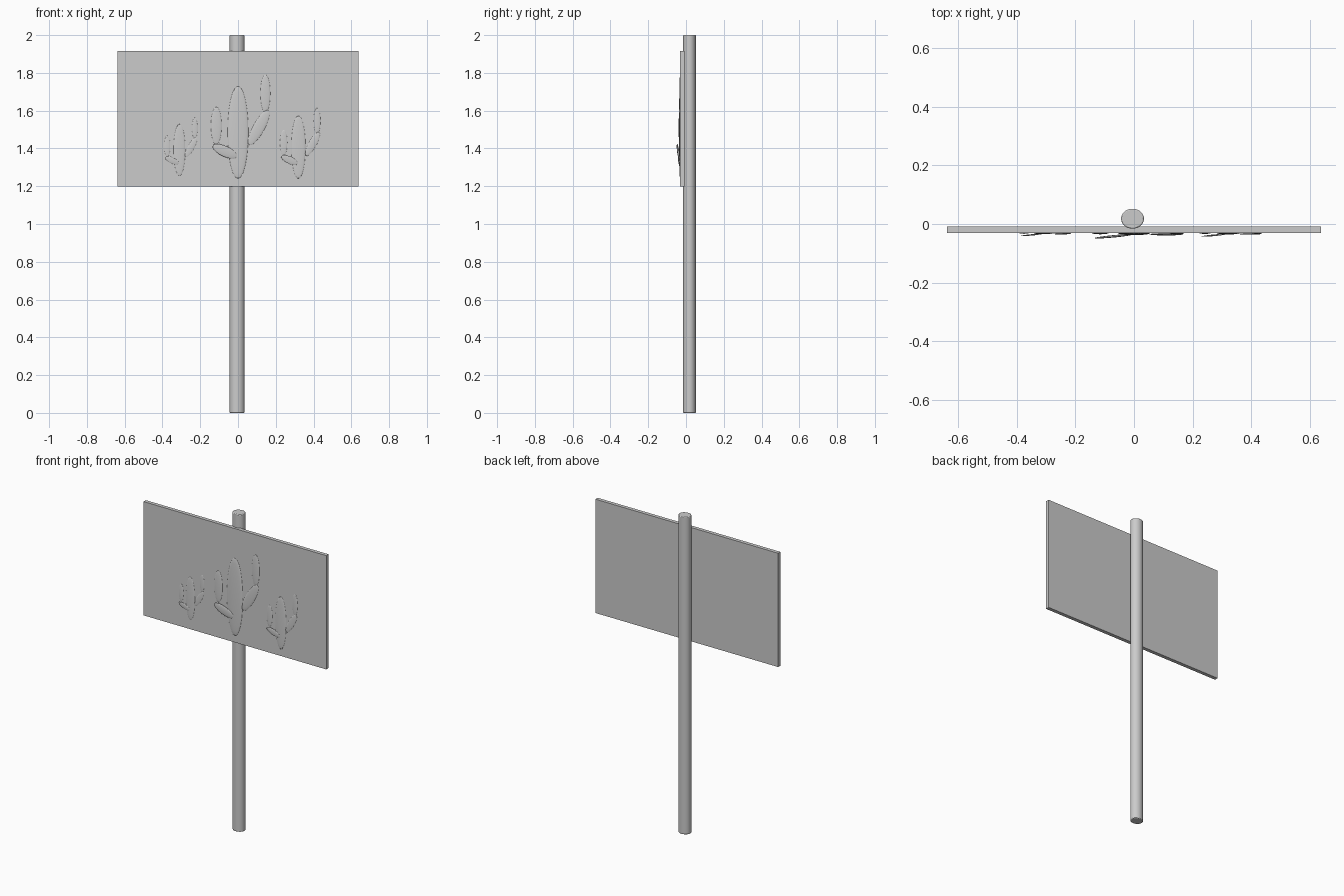
import bpy, math
from mathutils import Matrix, Vector

if "Cube" in bpy.data.objects:
    bpy.data.objects.remove(bpy.data.objects["Cube"])


def smooth(ob, angle=40):
    bpy.ops.object.select_all(action='DESELECT')
    ob.select_set(True)
    bpy.context.view_layer.objects.active = ob
    bpy.ops.object.shade_smooth_by_angle(angle=math.radians(angle))


# round post, slightly oval, behind the board
bpy.ops.mesh.primitive_cylinder_add(vertices=32, radius=1, depth=2, location=(-0.005, 0.018, 1))
post = bpy.context.object
post.name = "post"
post.scale = (0.039, 0.034, 1)
bpy.ops.object.transform_apply(location=False, rotation=False, scale=True)
bevel = post.modifiers.new("soft_rim", 'BEVEL')
bevel.width = 0.004
bevel.segments = 2
bevel.limit_method = 'ANGLE'
smooth(post)

# flat sign board
bpy.ops.mesh.primitive_cube_add(size=1, location=(0, -0.0195, 1.557))
board = bpy.context.object
board.name = "board"
board.scale = (1.274, 0.023, 0.717)
bpy.ops.object.transform_apply(location=False, rotation=False, scale=True)

FACE = -0.031


# flattened ellipsoid pad; tilt turns it in the board plane, lean tips it outward
def pad(name, x, y, z, half_width, half_depth, half_length, tilt=0, lean=0):
    bpy.ops.mesh.primitive_uv_sphere_add(segments=24, ring_count=12, radius=1)
    ob = bpy.context.object
    ob.name = name
    ob.data.transform(Matrix.Diagonal((half_width, half_depth, half_length, 1)))
    ob.data.transform(Matrix.Rotation(math.radians(lean), 4, 'X'))
    ob.data.transform(Matrix.Rotation(math.radians(tilt), 4, 'Y'))
    ob.location = (x, y, z)
    smooth(ob, 60)


# pads of one cactus: x and z from the trunk foot, width, depth, length, tilt, lean, stand-off
PADS = {
    "trunk": (0.0, 0.245, 0.055, 0.007, 0.245, 0, 0, 0.0),
    "left_arm": (-0.07, 0.145, 0.028, 0.004, 0.07, -65, -5, 0.011),
    "left_tip": (-0.115, 0.28, 0.028, 0.004, 0.10, 0, 0, 0.0),
    "right_arm": (0.11, 0.27, 0.03, 0.004, 0.105, 29, 0, 0.004),
    "right_tip": (0.145, 0.45, 0.026, 0.004, 0.10, 0, 0, 0.0),
}


def cactus(name, x, z, s):
    for part, (px, pz, w, d, l, tilt, lean, out) in PADS.items():
        pad(f"{name}_{part}", x + px * s, FACE - out * s, z + pz * s,
            w * s, d * s, l * s, tilt, -lean)


cactus("middle_cactus", 0.0, 1.24, 1.0)
cactus("right_cactus", 0.32, 1.24, 0.68)
cactus("left_cactus", -0.31, 1.255, 0.56)
